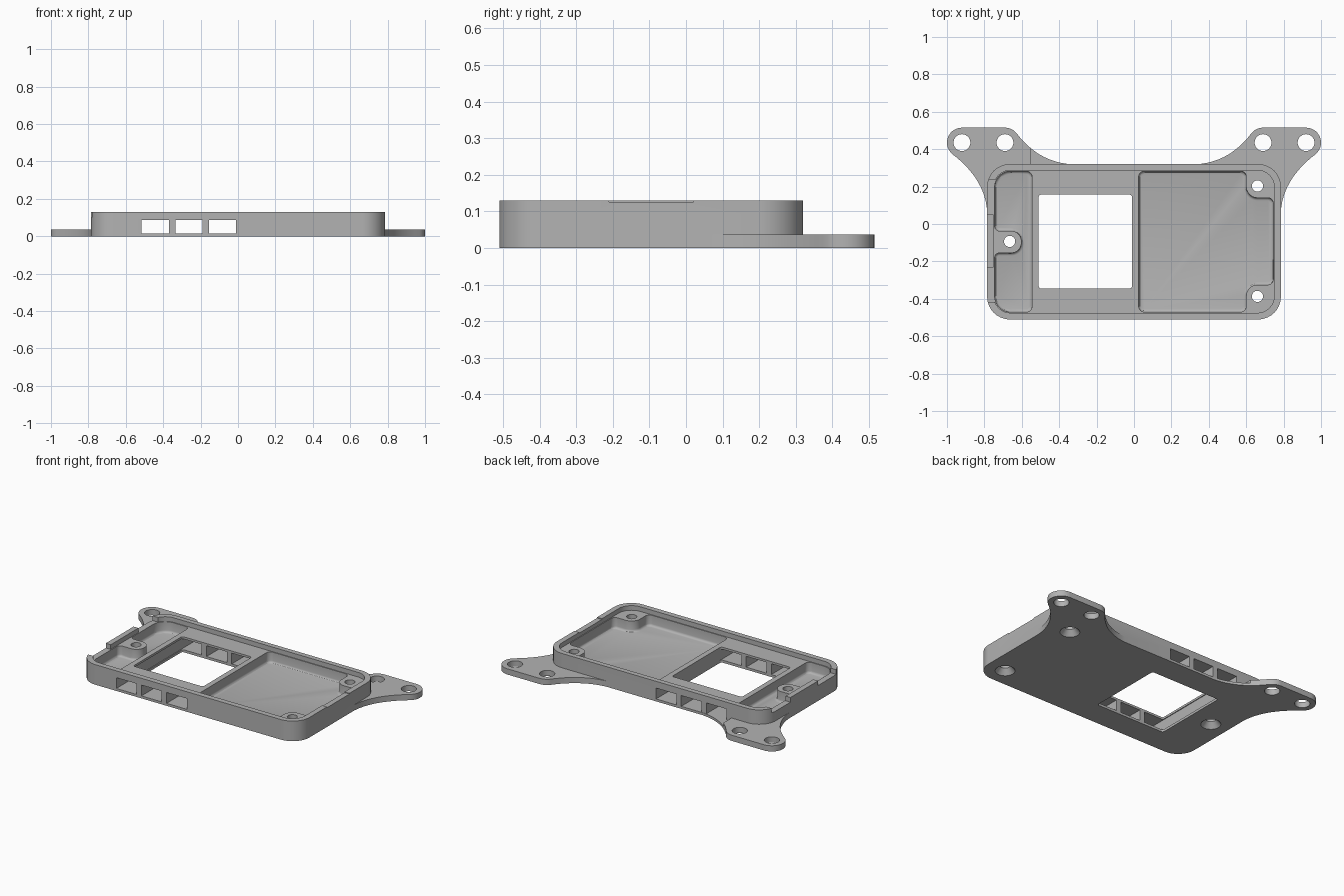
import bpy, bmesh
from math import radians, cos, sin, tan
from mathutils import Vector

cube = bpy.data.objects.get("Cube")
if cube:
    bpy.data.objects.remove(cube, do_unlink=True)

grey = bpy.data.materials.new("matte grey")
grey.use_nodes = True
grey.diffuse_color = (0.45, 0.45, 0.45, 1)
bsdf = next(n for n in grey.node_tree.nodes if n.type == "BSDF_PRINCIPLED")
bsdf.inputs["Base Color"].default_value = (0.45, 0.45, 0.45, 1)


def rounded(corners, steps=10):
    """Outline through (x, y, radius) corners, convex or concave."""
    pts = []
    for i, (x, y, r) in enumerate(corners):
        p = Vector((x, y))
        a = (Vector(corners[i - 1][:2]) - p).normalized()
        b = (Vector(corners[(i + 1) % len(corners)][:2]) - p).normalized()
        half = a.angle(b) / 2
        centre = p + (a + b).normalized() * (r / sin(half))
        start = (p + a * (r / tan(half)) - centre).normalized()
        end = (p + b * (r / tan(half)) - centre).normalized()
        for k in range(steps + 1):
            pts.append(centre + start.lerp(end, k / steps).normalized() * r)
    return pts


def rect(x0, x1, y0, y1, r):
    return rounded([(x0, y0, r), (x1, y0, r), (x1, y1, r), (x0, y1, r)])


def arc(x, y, r, a0, a1, steps=14):
    angles = [radians(a0 + (a1 - a0) * k / steps) for k in range(steps + 1)]
    return [Vector((x + r * cos(a), y + r * sin(a))) for a in angles]


def curve(p, q, s, steps=14):
    p, q, s = Vector(p), Vector(q), Vector(s)
    ts = [k / steps for k in range(steps + 1)]
    return [p * (1 - t) ** 2 + q * 2 * t * (1 - t) + s * t * t for t in ts]


def finish(name, bm):
    bmesh.ops.recalc_face_normals(bm, faces=bm.faces)
    mesh = bpy.data.meshes.new(name)
    bm.to_mesh(mesh)
    bm.free()
    mesh.materials.append(grey)
    ob = bpy.data.objects.new(name, mesh)
    bpy.context.collection.objects.link(ob)
    return ob


def prism(name, pts, z0, z1, fillet=0):
    bm = bmesh.new()
    low = [bm.verts.new((p[0], p[1], z0)) for p in pts]
    high = [bm.verts.new((p[0], p[1], z1)) for p in pts]
    base = bm.faces.new(low)
    bm.faces.new(high)
    for i in range(len(pts)):
        bm.faces.new((low[i - 1], low[i], high[i], high[i - 1]))
    if fillet:
        bmesh.ops.recalc_face_normals(bm, faces=bm.faces)
        bmesh.ops.bevel(bm, geom=list(base.edges), offset=fillet, segments=3,
                        profile=0.5, affect="EDGES")
    return finish(name, bm)


def box(name, x0, x1, y0, y1, z0, z1):
    return prism(name, [(x0, y0), (x1, y0), (x1, y1), (x0, y1)], z0, z1)


def cone(name, x, y, z0, z1, r0, r1):
    bm = bmesh.new()
    bmesh.ops.create_cone(bm, cap_ends=True, segments=40, radius1=r0, radius2=r1,
                          depth=z1 - z0)
    bmesh.ops.translate(bm, vec=(x, y, (z0 + z1) / 2), verts=bm.verts)
    return finish(name, bm)


def combine(target, tool, operation="DIFFERENCE"):
    mod = target.modifiers.new("shape", "BOOLEAN")
    mod.operation, mod.object, mod.solver = operation, tool, "EXACT"
    bpy.context.view_layer.objects.active = target
    bpy.ops.object.modifier_apply(modifier=mod.name)
    bpy.data.objects.remove(tool, do_unlink=True)


# Tray shell with rounded corners
tray = prism("mounting_tray", rect(-0.785, 0.785, -0.51, 0.32, 0.12), 0, 0.13)

# Mounting ears with flared sides, one per back corner
for side in (-1, 1):
    outline = (curve((0.31, 0.319), (0.5, 0.319), (0.627, 0.484))
               + arc(0.69, 0.435, 0.08, 142, 90)[1:]
               + arc(0.92, 0.435, 0.08, 90, -52)
               + curve((0.969, 0.372), (0.784, 0.23), (0.784, 0.04))[1:]
               + [Vector((0.5, 0.04)), Vector((0.31, 0.2))])
    ear = prism("ear", [(side * p.x, p.y) for p in outline], 0, 0.037)
    combine(tray, ear, "UNION")
    for x in (0.69, 0.92):
        combine(tray, cone("ear_hole", side * x, 0.435, -0.1, 0.2, 0.045, 0.045))

# Lid recess and the two pockets, which leave the screw bosses standing
combine(tray, prism("lid_recess", rect(-0.75, 0.75, -0.475, 0.287, 0.09), 0.1, 0.2))
right_pocket = rounded([
    (0.025, -0.47, 0.03), (0.6, -0.47, 0.03), (0.6, -0.325, 0.06), (0.745, -0.325, 0.03),
    (0.745, 0.14, 0.03), (0.6, 0.14, 0.06), (0.6, 0.282, 0.03), (0.025, 0.282, 0.03)])
left_pocket = rounded([
    (-0.745, -0.47, 0.085), (-0.545, -0.47, 0.03), (-0.545, 0.282, 0.03),
    (-0.745, 0.282, 0.085), (-0.745, -0.037, 0.025), (-0.602, -0.037, 0.055),
    (-0.602, -0.155, 0.055), (-0.745, -0.155, 0.025)])
for pocket in (right_pocket, left_pocket):
    combine(tray, prism("pocket", pocket, 0.03, 0.15, 0.015))

# Window and the vents running front to back
combine(tray, prism("window", rect(-0.51, -0.01, -0.345, 0.157, 0.015), -0.1, 0.2))
combine(tray, box("ear_relief", -0.55, -0.25, 0.32, 0.45, 0.016, 0.1))
for x in (-0.515, -0.335, -0.155):
    combine(tray, box("vent", x, x + 0.145, -0.6, 0.5, 0.016, 0.086))

# Countersunk screw holes
for x, y in ((-0.665, -0.093), (0.66, 0.203), (0.66, -0.387)):
    combine(tray, cone("screw_hole", x, y, -0.1, 0.2, 0.03, 0.03))
    combine(tray, cone("countersink", x, y, -0.01, 0.035, 0.067, 0.03))

# Rim notches
for y in (0.145, -0.325):
    combine(tray, box("notch", -0.9, -0.74, y - 0.093, y + 0.093, 0.1, 0.2))
combine(tray, box("pry_notch", 0.74, 0.9, -0.21, 0.02, 0.125, 0.2))

bpy.ops.object.select_all(action="DESELECT")
tray.select_set(True)
bpy.context.view_layer.objects.active = tray
bpy.ops.object.shade_smooth_by_angle(angle=radians(30))
